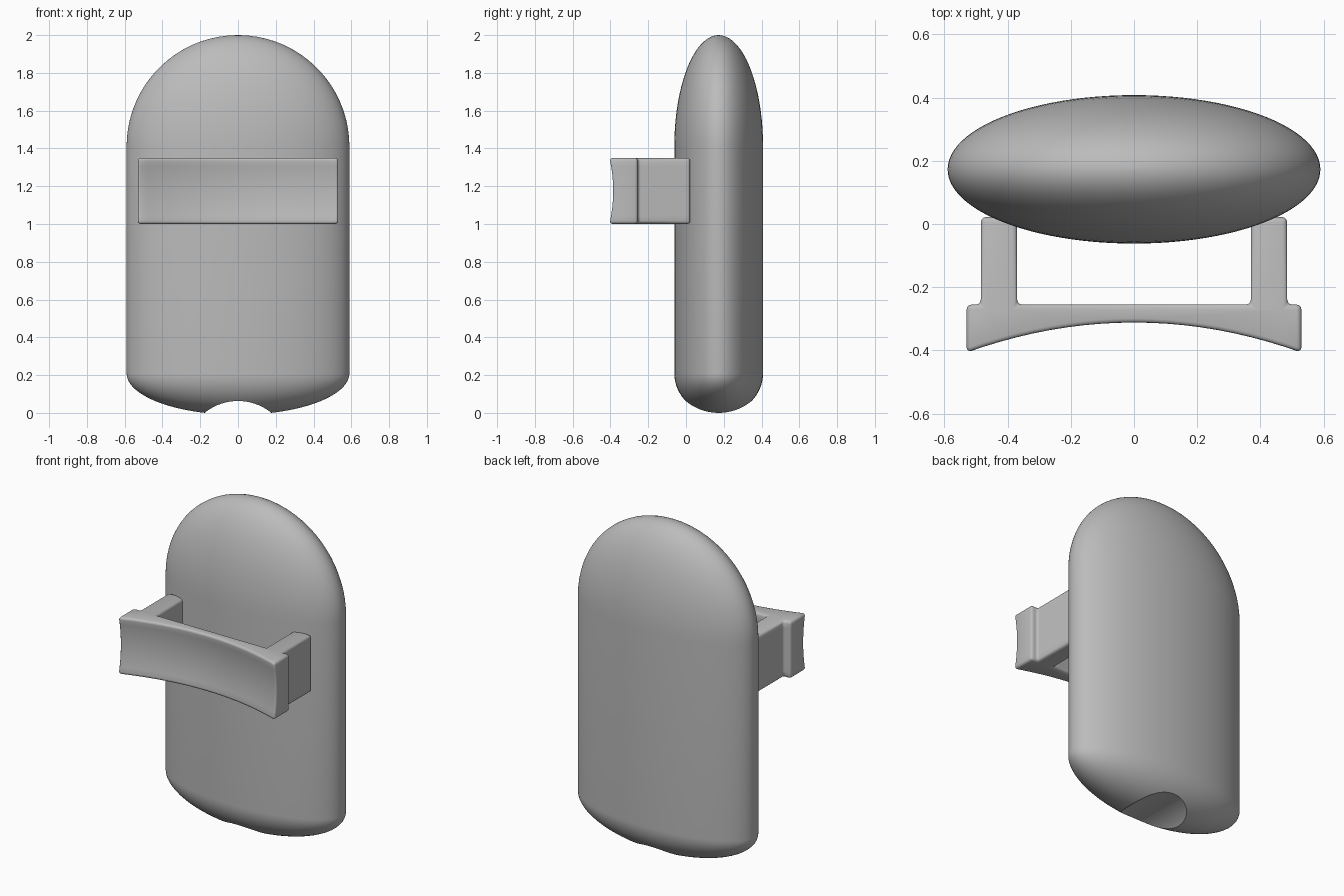
import bpy, bmesh, math

if "Cube" in bpy.data.objects:
    bpy.data.objects.remove(bpy.data.objects["Cube"], do_unlink=True)

grey = bpy.data.materials.new("plain grey")
grey.use_nodes = True
grey.diffuse_color = (0.5, 0.5, 0.5, 1)
grey.node_tree.nodes["Principled BSDF"].inputs["Base Color"].default_value = (0.5, 0.5, 0.5, 1)


def make_object(name, bm):
    bmesh.ops.recalc_face_normals(bm, faces=bm.faces)
    mesh = bpy.data.meshes.new(name)
    bm.to_mesh(mesh)
    bm.free()
    obj = bpy.data.objects.new(name, mesh)
    bpy.context.collection.objects.link(obj)
    mesh.materials.append(grey)
    return obj


def loft(rings):
    """Join closed rings of points into a capped skin."""
    bm = bmesh.new()
    loops = [[bm.verts.new(p) for p in ring] for ring in rings]
    n = len(loops[0])
    for low, high in zip(loops, loops[1:]):
        for i in range(n):
            j = (i + 1) % n
            bm.faces.new((low[i], low[j], high[j], high[i]))
    bm.faces.new(loops[0])
    bm.faces.new(loops[-1])
    return bm


def smooth(obj, angle):
    bpy.ops.object.select_all(action="DESELECT")
    obj.select_set(True)
    bpy.context.view_layer.objects.active = obj
    bpy.ops.object.shade_smooth_by_angle(angle=math.radians(angle))


def apply_modifiers(obj):
    bpy.ops.object.select_all(action="DESELECT")
    obj.select_set(True)
    bpy.context.view_layer.objects.active = obj
    for mod in list(obj.modifiers):
        bpy.ops.object.modifier_apply(modifier=mod.name)


# Body: elliptical column with a tall dome on top and a shallow round base
HALF_X, HALF_Y, BODY_Y = 0.59, 0.235, 0.173
STEPS, SIDES = 20, 96
profile = []
for k in range(STEPS):
    a = math.pi / 2 * (1 - (k + 0.1) / (STEPS - 0.9))
    profile.append((math.cos(a), 0.21 - 0.22 * math.sin(a)))
profile += [(r, 1.41 + 0.59 * math.sqrt(max(0, 1 - r * r))) for r, z in reversed(profile)]
turns = [2 * math.pi * i / SIDES for i in range(SIDES)]
body = make_object("body", loft([
    [(HALF_X * r * math.cos(t), BODY_Y + HALF_Y * r * math.sin(t), z) for t in turns]
    for r, z in profile]))

# Arched groove running front to back under the base
bpy.ops.mesh.primitive_cylinder_add(vertices=96, radius=0.28, depth=1.2,
                                    location=(0, BODY_Y, -0.217),
                                    rotation=(math.pi / 2, 0, 0))
cutter = bpy.context.object
cutter.name = "groove_cutter"
cutter.hide_render = True
cut = body.modifiers.new("groove", "BOOLEAN")
cut.operation = "DIFFERENCE"
cut.solver = "EXACT"
cut.object = cutter
apply_modifiers(body)
bpy.data.objects.remove(cutter, do_unlink=True)
smooth(body, 30)

# Handle: hollowed front plate and two arms as one mirrored outline
WIDE, ROWS, FRONT = 0.53, 8, 20
front = [(-WIDE + 2 * WIDE * i / FRONT) for i in range(FRONT + 1)]
right_back = [(WIDE, -0.255), (0.485, -0.255), (0.485, 0.022),
              (0.37, 0.022), (0.37, -0.255)]
back = right_back + [(-x, y) for x, y in reversed(right_back)]
rings = []
for row in range(ROWS + 1):
    t = 2 * row / ROWS - 1
    z = 1.175 + 0.175 * t
    dish = 0.02 * (1 - t * t)
    rings.append([(x, -0.315 - 0.095 * (x / WIDE) ** 2 + dish, z) for x in front]
                 + [(x, y, z) for x, y in back])
handle = make_object("handle", loft(rings))
bevel = handle.modifiers.new("soft_edges", "BEVEL")
bevel.width = 0.016
bevel.segments = 3
bevel.limit_method = "ANGLE"
bevel.angle_limit = math.radians(40)
apply_modifiers(handle)
smooth(handle, 40)
